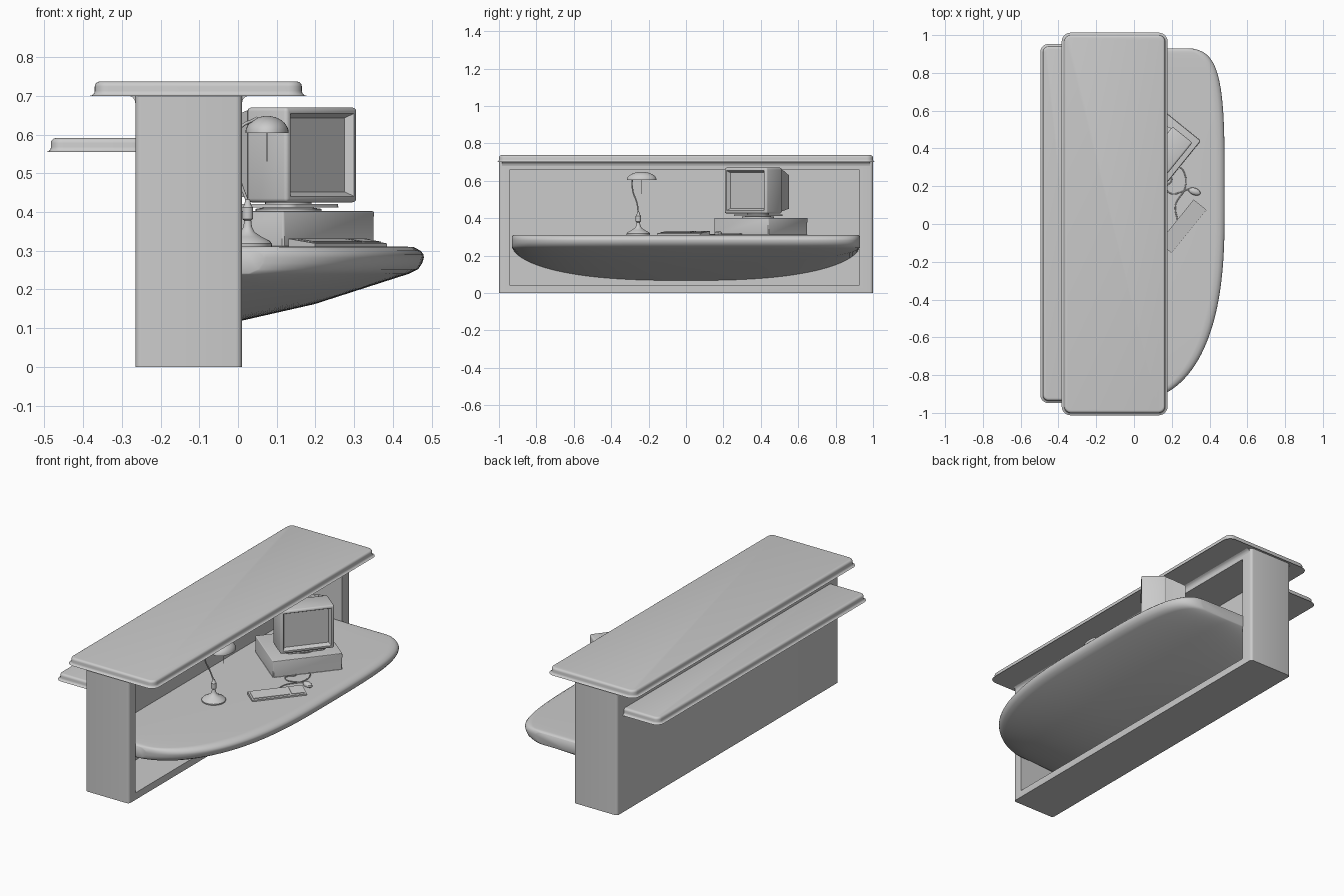
import bpy, bmesh
from math import sin, cos, pi, radians

if "Cube" in bpy.data.objects:
    bpy.data.objects.remove(bpy.data.objects["Cube"])

TURN = radians(51)   # computer and keyboard share one swivel


def finish(name, bm, loc=(0, 0, 0), rot=0, angle=35):
    bmesh.ops.recalc_face_normals(bm, faces=bm.faces)
    me = bpy.data.meshes.new(name)
    bm.to_mesh(me)
    bm.free()
    ob = bpy.data.objects.new(name, me)
    bpy.context.collection.objects.link(ob)
    ob.location, ob.rotation_euler = loc, (0, 0, rot)
    bpy.ops.object.select_all(action='DESELECT')
    ob.select_set(True)
    bpy.context.view_layer.objects.active = ob
    bpy.ops.object.shade_smooth_by_angle(angle=radians(angle))
    return ob


def loft(rings):
    """Skin a list of equal-length point rings and cap both ends."""
    bm = bmesh.new()
    vs = [[bm.verts.new(p) for p in r] for r in rings]
    n = len(vs[0])
    for a, b in zip(vs, vs[1:]):
        for i in range(n):
            j = (i + 1) % n
            bm.faces.new((a[i], a[j], b[j], b[i]))
    bm.faces.new(vs[0])
    bm.faces.new(vs[-1])
    return bm


def lathe(name, profile, loc, sx=1, sy=1, n=32):
    rings = [[(r * sx * cos(2 * pi * i / n), r * sy * sin(2 * pi * i / n), z) for i in range(n)]
             for r, z in profile]
    return finish(name, loft(rings), loc)


def box_bm(x0, x1, y0, y1, z0, z1):
    return loft([[(x0, y0, z), (x1, y0, z), (x1, y1, z), (x0, y1, z)] for z in (z0, z1)])


def upright(bm):
    return [e for e in bm.edges
            if abs((e.verts[0].co - e.verts[1].co).normalized().z) > 0.99]


def bevel(bm, edges, width, seg=4):
    bmesh.ops.bevel(bm, geom=edges, offset=width, segments=seg, profile=0.5, affect='EDGES')


def slab(name, dims, corner, edge, loc=(0, 0, 0), rot=0):
    """Board with rounded plan corners and softened rims."""
    bm = box_bm(*dims)
    if corner:
        bevel(bm, upright(bm), corner, 6)
    bm.normal_update()
    if edge:
        rim = [e for e in bm.edges if e.calc_face_angle(0) > 0.8]
        bevel(bm, rim, edge)
    return finish(name, bm, loc, rot)


def cable(name, pts, r):
    cu = bpy.data.curves.new(name, 'CURVE')
    cu.dimensions = '3D'
    cu.bevel_depth, cu.bevel_resolution, cu.resolution_u = r, 2, 8
    cu.use_fill_caps = True
    sp = cu.splines.new('BEZIER')
    sp.bezier_points.add(len(pts) - 1)
    for b, p in zip(sp.bezier_points, pts):
        b.co = p
        b.handle_left_type = b.handle_right_type = 'AUTO'
    ob = bpy.data.objects.new(name, cu)
    bpy.context.collection.objects.link(ob)


# counter body: hollow case open towards +x
bm = box_bm(-0.265, 0.01, -1, 1, 0, 0.70)
bevel(bm, upright(bm), 0.015)
bm.normal_update()
front = max((f for f in bm.faces if f.normal.x > 0.9), key=lambda f: f.calc_area())
bmesh.ops.inset_region(bm, faces=[front], thickness=0.03)
for v in front.verts:
    v.co.y = 0.925 if v.co.y > 0 else -0.94
    v.co.z = 0.66 if v.co.z > 0.3 else 0.04
back = bmesh.ops.extrude_face_region(bm, geom=[front])['geom']
bmesh.ops.translate(bm, verts=[g for g in back if isinstance(g, bmesh.types.BMVert)],
                    vec=(-0.23, 0, 0))
if front.is_valid:
    bmesh.ops.delete(bm, geom=[front], context='FACES')
finish("counter_body", bm)

# cove under the counter top
prof = [(0.0, 0.68), (0.002, 0.689), (0.007, 0.696), (0.017, 0.701)]
sec = [(0.01 + d, z) for d, z in prof] + [(-0.265 - d, z) for d, z in reversed(prof)]
finish("counter_cove", loft([[(x, y, z) for x, z in sec] for y in (-0.985, 0.985)]))

# counter top and visitor shelf
slab("counter_top", (-0.37, 0.165, -1, 1, 0.70, 0.737), 0.035, 0.013)
slab("visitor_shelf", (-0.483, -0.24, -0.935, 0.94, 0.555, 0.591), 0.03, 0.013)


# desk: lopsided curved plan with a tapering belly
def desk_front(y):
    if y > 0.1:
        return 0.48 * (1 - ((y - 0.1) / 0.835) ** 4) ** 0.125
    return 0.48 * max(0, 1 - ((0.1 - y) / 1.035) ** 2.7) ** (1 / 2.2)


rings = []
N = 64
for i in range(N + 1):
    y = -0.93 * cos(pi * i / N)
    F = desk_front(y)
    zb = 0.265 - 0.198 * (1 - abs(y / 0.935) ** 2.6) ** 0.5
    end = min(1, (0.935 - abs(y)) / 0.02)
    top = 0.311 - 0.012 * (1 - end) ** 2
    zl = max(0.24, zb)
    rings.append([(x, y, z) for x, z in (
        (-0.22, top), (F - 0.05, top), (F - 0.025, top - 0.002), (F - 0.009, top - 0.011),
        (F - 0.001, 0.291), (F, 0.282), (F - 0.004, max(0.268, zl)), (F - 0.015, max(0.252, zl)),
        (F - 0.04, max(0.239, zl)), (F * 0.6 - 0.09, zb + (zl - zb) * 0.55), (-0.22, zb))])
finish("desk", loft(rings), angle=50)

# computer case
slab("computer_case", (-0.187, 0.187, -0.167, 0.167, 0.308, 0.402), 0, 0.004,
     (0.105, 0.40, 0), TURN)

# monitor: front shell, tapered tube housing, recessed screen
SPOT = (0.2175, 0.317, 0)
bm = box_bm(-0.146, 0.146, 0, 0.135, 0.425, 0.67)
bevel(bm, list(bm.edges), 0.01, 3)
bm.normal_update()
face = max((f for f in bm.faces if f.normal.y < -0.9), key=lambda f: f.calc_area())
bmesh.ops.inset_region(bm, faces=[face], thickness=0.008)
bmesh.ops.inset_region(bm, faces=[face], thickness=0.016, depth=-0.022)
finish("monitor_shell", bm, SPOT, TURN)


def rect(w, y, z0, z1):
    return [(-w, y, z0), (w, y, z0), (w, y, z1), (-w, y, z1)]


finish("monitor_rear", loft([rect(0.138, 0.13, 0.435, 0.665), rect(0.125, 0.17, 0.44, 0.655),
                             rect(0.105, 0.24, 0.45, 0.63)]), SPOT, TURN)
slab("monitor_foot", (-0.11, 0.11, 0.02, 0.2, 0.411, 0.421), 0.03, 0.003, SPOT, TURN)
lathe("monitor_swivel", [(0.085, 0.40), (0.085, 0.408), (0.06, 0.412), (0.06, 0.43)],
      (0.13, 0.385, 0))

# keyboard wedge and keys
KEY = (0.2575, -0.0125, 0)
finish("keyboard", loft([[(s * 0.147, -0.044, 0.31), (s * 0.147, 0.044, 0.31),
                          (s * 0.147, 0.044, 0.331), (s * 0.147, -0.044, 0.319)]
                         for s in (-1, 1)]), KEY, TURN)
for x0, x1 in ((-0.138, 0.06), (0.07, 0.138)):
    finish("key_block", loft([[(x, -0.032, 0.318), (x, 0.03, 0.326),
                               (x, 0.03, 0.332), (x, -0.032, 0.3235)]
                              for x in (x0, x1)]), KEY, TURN)

# mouse and cables
mouse = lathe("mouse", [(0.030, 0.31), (0.034, 0.316), (0.031, 0.324), (0.02, 0.330), (0.006, 0.332)],
              (0.32, 0.172, 0), 1, 0.55)
mouse.rotation_euler.z = radians(-20)
cable("mouse_cable", [(0.29, 0.185, 0.314), (0.25, 0.17, 0.314), (0.2, 0.16, 0.314),
                      (0.17, 0.19, 0.314), (0.2, 0.235, 0.314), (0.18, 0.26, 0.314)], 0.003)
cable("keyboard_cable", [(0.23, 0.02, 0.316), (0.22, 0.1, 0.314), (0.27, 0.19, 0.314),
                         (0.27, 0.26, 0.314), (0.235, 0.30, 0.314), (0.2, 0.26, 0.314)], 0.003)

# desk lamp
LAMP = (0.025, -0.255, 0)
lathe("lamp_base", [(0.062, 0.309), (0.063, 0.318), (0.056, 0.326), (0.036, 0.336), (0.018, 0.348),
                    (0.011, 0.362), (0.009, 0.378), (0.014, 0.382), (0.014, 0.412),
                    (0.009, 0.418), (0.006, 0.432)], LAMP)
cable("lamp_neck", [(0.025, -0.255, 0.425), (0.005, -0.262, 0.48), (-0.01, -0.285, 0.55),
                    (0.0, -0.285, 0.61), (0.05, -0.25, 0.643)], 0.004)
dome = [(cos(a), sin(a)) for a in (pi / 2 * k / 8 for k in range(8))] + [(0.05, 1.0)]
lathe("lamp_shade", [(r * 0.94, 0.605 + 0.038 * h) for r, h in reversed(dome)]
      + [(r, 0.604 + 0.044 * h) for r, h in dome], (0.075, -0.237, 0), 0.056, 0.08)
lathe("lamp_bulb", [(0.004, 0.606), (0.014, 0.612), (0.012, 0.63), (0.008, 0.644)],
      (0.075, -0.237, 0), n=16)
cable("pull_chain", [(0.075, -0.237, 0.61), (0.075, -0.237, 0.57), (0.075, -0.237, 0.53)], 0.0015)
